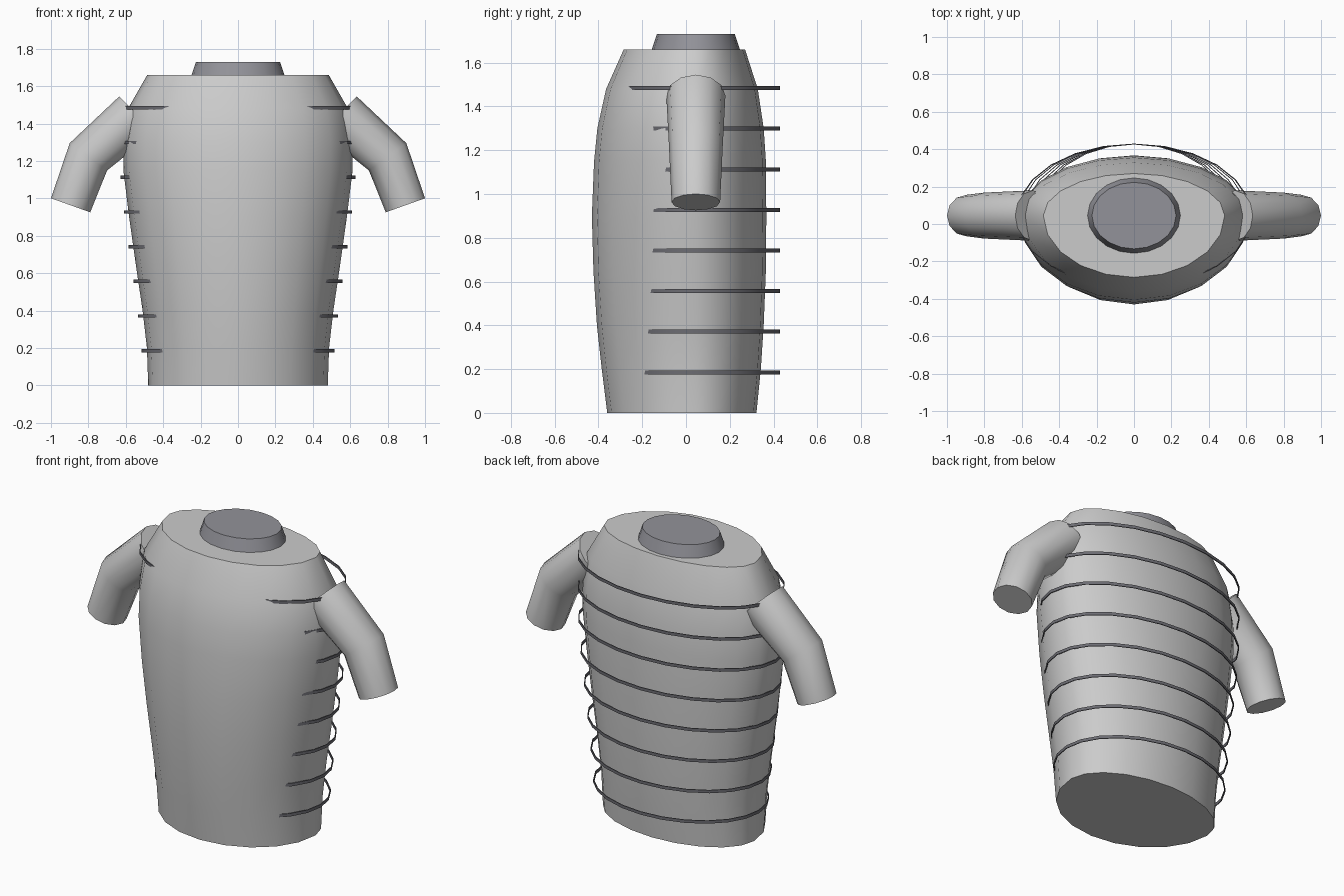
import bpy, bmesh, math
from mathutils import Vector

if "Cube" in bpy.data.objects:
    bpy.data.objects.remove(bpy.data.objects["Cube"])

CY = 0.045   # y of the widest line of the body


def finish(bm, name, colour=None, angle=35):
    bmesh.ops.recalc_face_normals(bm, faces=bm.faces)
    me = bpy.data.meshes.new(name)
    bm.to_mesh(me)
    bm.free()
    ob = bpy.data.objects.new(name, me)
    bpy.context.collection.objects.link(ob)
    if colour:
        mat = bpy.data.materials.get(name.split("_")[0]) or bpy.data.materials.new(name.split("_")[0])
        mat.diffuse_color = (*colour, 1)
        mat.use_nodes = True
        mat.node_tree.nodes["Principled BSDF"].inputs["Base Color"].default_value = mat.diffuse_color
        me.materials.append(mat)
    bpy.ops.object.select_all(action='DESELECT')
    ob.select_set(True)
    bpy.context.view_layer.objects.active = ob
    bpy.ops.object.shade_smooth_by_angle(angle=math.radians(angle))
    return ob


def loft(name, rings, colour=None, closed=False):
    bm = bmesh.new()
    loops = [[bm.verts.new(p) for p in r] for r in rings]
    pairs = list(zip(loops, loops[1:]))
    if closed:
        pairs.append((loops[-1], loops[0]))
    for a, b in pairs:
        n = len(a)
        for i in range(n):
            j = (i + 1) % n
            bm.faces.new((a[i], a[j], b[j], b[i]))
    if not closed:
        bm.faces.new(loops[0][::-1])
        bm.faces.new(loops[-1])
    return finish(bm, name, colour)


def oval(z, rx, front, back, n=20):
    pts = []
    for i in range(n):
        a = 2 * math.pi * i / n
        s = math.sin(a)
        pts.append((rx * math.cos(a), CY + s * (back if s > 0 else front), z))
    return pts


# torso: z, half width, front depth, back depth
torso = [(0, .48, .405, .277), (.2, .487, .43, .297), (.4, .51, .452, .31),
         (.65, .547, .468, .32), (.9, .582, .475, .322), (1.15, .613, .465, .32),
         (1.3, .612, .45, .31), (1.48, .588, .41, .283), (1.66, .485, .33, .225)]
loft("torso", [oval(*s) for s in torso])

# collar
loft("collar", [oval(1.655, .25, .203, .203), oval(1.73, .225, .178, .178)], (.29, .29, .32))

# sleeves: ring centre x, z, and the ring's outward direction x, z with radii
path = [(.54, 1.45, .095, .095, .135), (.80, 1.222, .10, .073, .123), (.895, .963, .105, .0375, .111)]
for side, label in ((1, "right"), (-1, "left")):
    rings = []
    for cx, cz, ux, uz, ry in path:
        ring = []
        for i in range(12):
            a = 2 * math.pi * i / 12
            c = math.cos(a)
            ring.append(Vector((side * (cx + ux * c), CY + ry * math.sin(a), cz + uz * c)))
        rings.append(ring)
    loft("sleeve_" + label, rings)

# thin hoops standing off the back, sunk into the chest
widths = [.515, .535, .56, .585, .61, .627, .63, .63]
for k, rx in enumerate(widths):
    z, h, t = .1855 * (k + 1), .009, .005
    ry = .43 - CY
    loft("hoop_%d" % (k + 1),
         [oval(z - h, rx, ry, ry, 24), oval(z + h, rx, ry, ry, 24),
          oval(z + h, rx - t, ry - t, ry - t, 24), oval(z - h, rx - t, ry - t, ry - t, 24)],
         (.15, .15, .17), closed=True)
